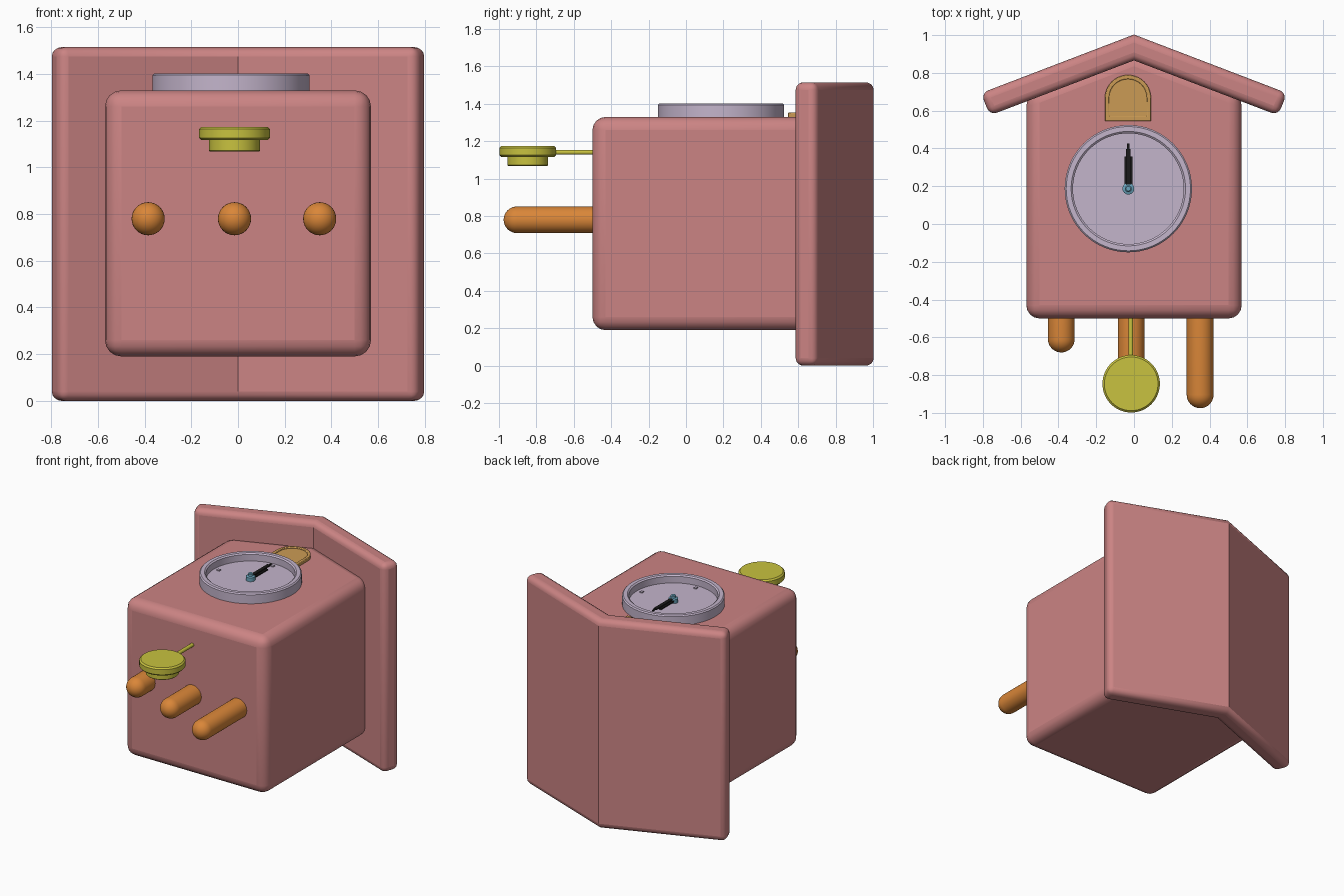
import bpy, bmesh, math
from math import sin, cos, pi

if "Cube" in bpy.data.objects:
    bpy.data.objects.remove(bpy.data.objects["Cube"])

COLORS = {
    "rose": (0.60, 0.23, 0.23), "lilac": (0.55, 0.46, 0.60), "black": (0.01, 0.01, 0.01),
    "orange": (0.70, 0.24, 0.04), "yellow": (0.58, 0.54, 0.05), "tan": (0.60, 0.33, 0.09),
    "blue": (0.15, 0.38, 0.52),
}
MATS = {}
for key, rgb in COLORS.items():
    MATS[key] = bpy.data.materials.new(key)
    MATS[key].diffuse_color = (*rgb, 1)


def finish(name, bm, color, bevel=0, segments=4, limit=30):
    bmesh.ops.recalc_face_normals(bm, faces=bm.faces)
    me = bpy.data.meshes.new(name)
    bm.to_mesh(me)
    bm.free()
    me.materials.append(MATS[color])
    ob = bpy.data.objects.new(name, me)
    bpy.context.collection.objects.link(ob)
    bpy.context.view_layer.objects.active = ob
    ob.select_set(True)
    if bevel:
        mod = ob.modifiers.new("Bevel", "BEVEL")
        mod.width, mod.segments = bevel, segments
        mod.limit_method, mod.angle_limit = "ANGLE", math.radians(limit)
    bpy.ops.object.shade_smooth_by_angle(angle=math.radians(35))
    ob.select_set(False)
    return ob


def prism(name, outline, z0, z1, color, **kw):
    """Extrude an outline in the xy plane from z0 to z1."""
    bm = bmesh.new()
    face = bm.faces.new([bm.verts.new((x, y, z0)) for x, y in outline])
    ext = bmesh.ops.extrude_face_region(bm, geom=[face])["geom"]
    up = [v for v in ext if isinstance(v, bmesh.types.BMVert)]
    bmesh.ops.translate(bm, verts=up, vec=(0, 0, z1 - z0))
    return finish(name, bm, color, **kw)


def lathe(name, profile, loc, color, steps=64, rot=(0, 0, 0)):
    """Revolve an (r, z) profile about the local z axis."""
    bm = bmesh.new()
    vs = [bm.verts.new((r, 0, z)) for r, z in profile]
    es = [bm.edges.new(p) for p in zip(vs, vs[1:])]
    bmesh.ops.spin(bm, geom=vs + es, cent=(0, 0, 0), axis=(0, 0, 1), angle=2 * pi, steps=steps)
    bmesh.ops.remove_doubles(bm, verts=bm.verts, dist=1e-5)
    ob = finish(name, bm, color)
    ob.location, ob.rotation_euler = loc, rot
    return ob


def rect(cx, cy, w, h):
    return [(cx - w / 2, cy - h / 2), (cx + w / 2, cy - h / 2),
            (cx + w / 2, cy + h / 2), (cx - w / 2, cy + h / 2)]


def arch(cx, y0, yc, r, n=20):
    return [(cx - r, y0), (cx + r, y0)] + [
        (cx + r * cos(pi * i / n), yc + r * sin(pi * i / n)) for i in range(n + 1)]


# House body with a gabled end tucked into the roof
prism("body", [(-0.57, -0.50), (0.57, -0.50), (0.57, 0.69), (0, 0.91), (-0.57, 0.69)],
      0.19, 1.33, "rose", bevel=0.07, limit=60)

# Chevron roof
prism("roof", [(0, 1.003), (-0.81, 0.693), (-0.763, 0.575), (0, 0.866), (0.763, 0.575), (0.81, 0.693)],
      0, 1.515, "rose", bevel=0.04, limit=60)

# Clock dial: raised rim around a sunken face
CX, CY = -0.03, 0.187
lathe("clock_dial", [(0, 1.32), (0.337, 1.32), (0.337, 1.395), (0.329, 1.403), (0.303, 1.403),
                     (0.293, 1.395), (0.293, 1.347), (0, 1.347)], (CX, CY, 0), "lilac")
for i in range(4):
    a = i * pi / 2
    prism("hour_marker", rect(CX + 0.255 * sin(a), CY + 0.255 * cos(a), 0.02, 0.02),
          1.34, 1.354, "lilac")

# Hands, both pointing to twelve, and centre pin
prism("hour_hand", rect(CX, CY + 0.085, 0.042, 0.17), 1.358, 1.366, "black")
prism("minute_hand_base", rect(CX, CY + 0.105, 0.025, 0.21), 1.37, 1.378, "black")
prism("minute_hand_tip", rect(CX, CY + 0.12, 0.012, 0.24), 1.37, 1.376, "black")
lathe("centre_pin", [(0, 1.34), (0.031, 1.34), (0.031, 1.375), (0.018, 1.38), (0.018, 1.393),
                     (0.012, 1.398), (0, 1.398)], (CX, CY, 0), "blue", 24)

# Arched bird door: frame ring and panel
DX = -0.032
outer, inner = arch(DX, 0.545, 0.667, 0.122), arch(DX, 0.57, 0.667, 0.1)
bm = bmesh.new()
rings = [[bm.verts.new((x, y, z)) for x, y in o]
         for o, z in ((outer, 1.32), (outer, 1.353), (inner, 1.353), (inner, 1.32))]
for lo, hi in zip(rings, rings[1:] + rings[:1]):
    for i in range(len(lo)):
        j = (i + 1) % len(lo)
        bm.faces.new((lo[i], lo[j], hi[j], hi[i]))
bmesh.ops.remove_doubles(bm, verts=bm.verts, dist=1e-5)
finish("door_frame", bm, "tan", bevel=0.004, segments=2, limit=60)
prism("door_panel", inner, 1.32, 1.345, "tan")

# Hanging weights: round-ended rods along -y
for name, x, tip in (("left", -0.385, -0.68), ("middle", -0.015, -0.82), ("right", 0.35, -0.975)):
    R, L = 0.071, -0.45 - tip
    prof = [(0, 0), (R, 0)] + [(R * cos(pi / 2 * i / 8) if i < 8 else 0,
                                L - R + R * sin(pi / 2 * i / 8)) for i in range(9)]
    lathe(name + "_weight", prof, (x, -0.45, 0.78), "orange", 32, (pi / 2, 0, 0))

# Pendulum: rod and stepped bob
lathe("pendulum_rod", [(0, 0), (0.013, 0), (0.013, 0.32), (0, 0.32)], (-0.017, -0.45, 1.141),
      "yellow", 16, (pi / 2, 0, 0))
lathe("pendulum_bob", [(0, 1.068), (0.105, 1.068), (0.109, 1.072), (0.109, 1.117), (0.142, 1.117),
                       (0.152, 1.127), (0.152, 1.164), (0.142, 1.174), (0, 1.174)],
      (-0.015, -0.846, 0), "yellow")

for m in bpy.data.materials:
    if m.users and not m.is_grease_pencil:
        m.use_nodes = True
        m.node_tree.nodes["Principled BSDF"].inputs["Base Color"].default_value = m.diffuse_color
